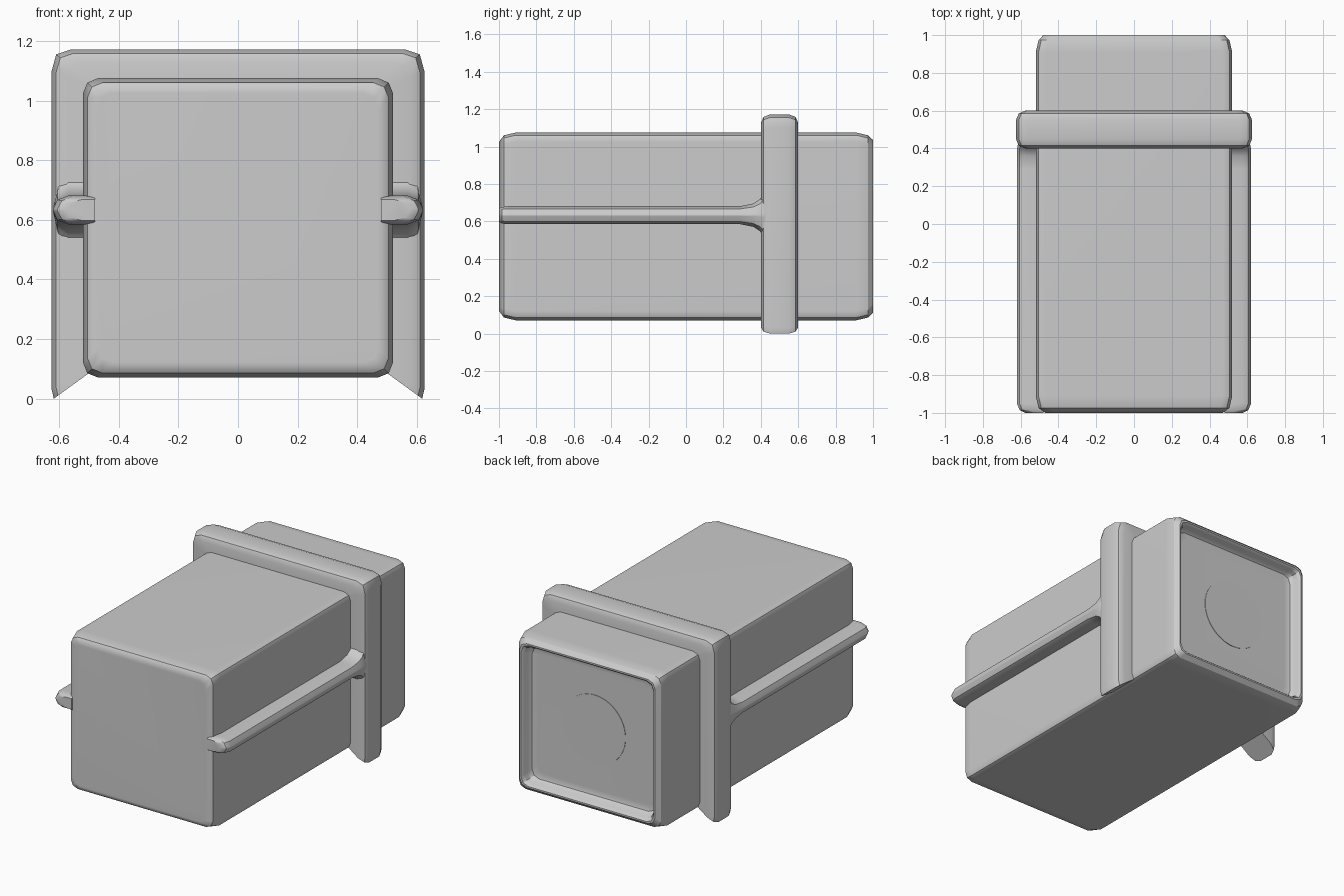
import bpy
import bmesh
import math
from mathutils import Vector

cube = bpy.data.objects.get("Cube")
if cube:
    bpy.data.objects.remove(cube, do_unlink=True)

grey = bpy.data.materials.new("plain grey")
grey.use_nodes = True
grey.diffuse_color = (0.6, 0.6, 0.6, 1)
grey.node_tree.nodes["Principled BSDF"].inputs["Base Color"].default_value = (0.6, 0.6, 0.6, 1)

MID_Z = 0.573      # height of the body's axis
HALF_X, HALF_Z = 0.52, 0.502
BEVEL = 0.05


def finish(name, bm):
    """Turn a bmesh into a smooth shaded object with crisp edges."""
    bmesh.ops.recalc_face_normals(bm, faces=bm.faces)
    mesh = bpy.data.meshes.new(name)
    bm.to_mesh(mesh)
    bm.free()
    mesh.materials.append(grey)
    obj = bpy.data.objects.new(name, mesh)
    bpy.context.collection.objects.link(obj)
    bpy.ops.object.select_all(action='DESELECT')
    obj.select_set(True)
    bpy.context.view_layer.objects.active = obj
    bpy.ops.object.shade_smooth_by_angle(angle=math.radians(30))
    weighted = obj.modifiers.new("even_normals", 'WEIGHTED_NORMAL')
    weighted.keep_sharp = True
    return obj


def loft(name, rings):
    """Skin closed rings of equal length and cap both ends."""
    bm = bmesh.new()
    loops = [[bm.verts.new(p) for p in ring] for ring in rings]
    count = len(loops[0])
    for a, b in zip(loops, loops[1:]):
        for i in range(count):
            j = (i + 1) % count
            bm.faces.new((a[i], a[j], b[j], b[i]))
    bm.faces.new(loops[0])
    bm.faces.new(loops[-1])
    return finish(name, bm)


def soft_rectangle(y, inset):
    """Body section with two-step bevelled corners."""
    hx, hz = HALF_X - inset, HALF_Z - inset
    corner = [(0, BEVEL), (0.29 * BEVEL, 0.29 * BEVEL), (BEVEL, 0)]
    ring = []
    for sx, sz in ((1, 1), (-1, 1), (-1, -1), (1, -1)):
        steps = corner if sx * sz > 0 else corner[::-1]
        ring += [(sx * (hx - dx), y, MID_Z + sz * (hz - dz)) for dx, dz in steps]
    return ring


# Body: bevelled block whose section folds inward at the back to form a recess
body_profile = [(-1, 0.05), (-0.974, 0.015), (-0.91, 0),
                (0.91, 0), (0.974, 0.015), (1, 0.04),
                (1, 0.05), (0.985, 0.062), (0.955, 0.067),
                (0.935, 0.082), (0.925, 0.117)]
loft("body", [soft_rectangle(y, inset) for y, inset in body_profile])

# Round plate lying on the floor of the recess
bm = bmesh.new()
bmesh.ops.create_cone(bm, cap_ends=True, segments=48, radius1=0.22,
                      radius2=0.22, depth=0.006)
plate = finish("round_plate", bm)
plate.location = (0, 0.925, MID_Z)
plate.rotation_euler.x = math.pi / 2

# Collar: bevelled band up one side, over the top and down the other
half_path = [((0.48, 0.10), (0.618, 0.0)), ((0.48, 0.13), (0.625, 0.03)),
             ((0.48, 1.04), (0.625, 1.10)), ((0.47, 1.04), (0.61, 1.155)),
             ((0.46, 1.04), (0.56, 1.172))]
path = half_path + [((-a[0], a[1]), (-b[0], b[1])) for a, b in half_path[::-1]]
collar_section = [(0, -0.1), (0.66, -0.1), (0.9, -0.085), (1, -0.05),
                  (1, 0.05), (0.9, 0.085), (0.66, 0.1), (0, 0.1)]
collar_rings = []
for inner, outer in path:
    ring = []
    for t, dy in collar_section:
        x, z = Vector(inner).lerp(Vector(outer), t)
        ring.append((x, 0.5 + dy, z))
    collar_rings.append(ring)
loft("collar", collar_rings)

# Side rails: bevelled ridges that flare where they join the collar
# stations: y, half height, outer x
stations = [(-1, 0.035, 0.575), (-0.985, 0.044, 0.605), (-0.95, 0.048, 0.62),
            (0.29, 0.048, 0.62), (0.36, 0.062, 0.62), (0.395, 0.085, 0.62),
            (0.42, 0.125, 0.615), (0.45, 0.13, 0.61)]
for side, name in ((1, "left_rail"), (-1, "right_rail")):
    rings = []
    for y, h, out in stations:
        half = [(0.48, h), (out - 0.05, h), (out - 0.014, 0.71 * h), (out, 0.1 * h)]
        outline = half + [(x, -z) for x, z in half[::-1]]
        rings.append([(side * x, y, 0.633 + z) for x, z in outline])
    loft(name, rings)
